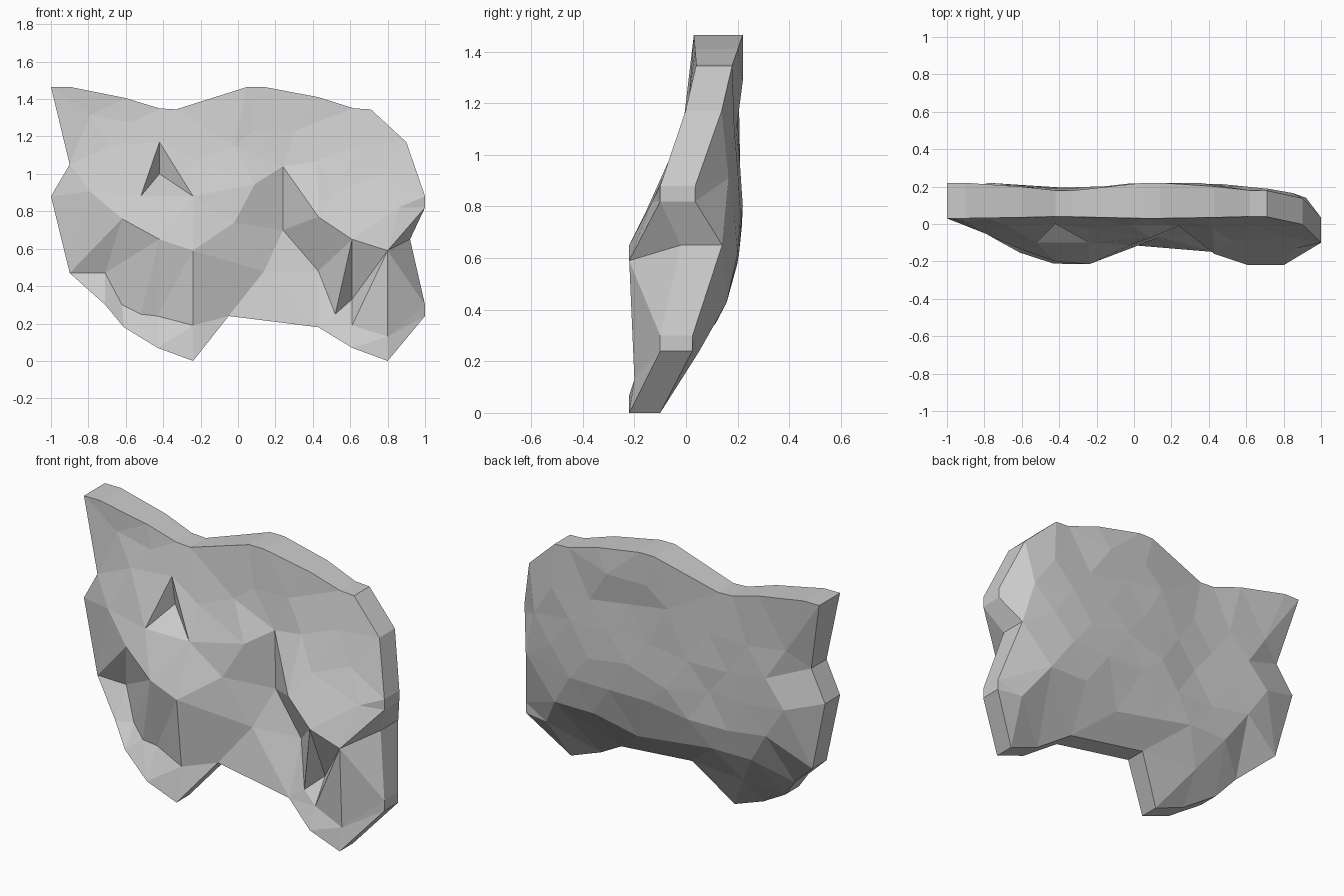
import bpy, bmesh
from mathutils import Vector
from mathutils.geometry import delaunay_2d_cdt, intersect_point_line

if "Cube" in bpy.data.objects:
    bpy.data.objects.remove(bpy.data.objects["Cube"])

# Silhouette seen from the front (x, z)
OUTLINE = [(-1, 1.465), (-.9, 1.465), (-.6, 1.405), (-.42, 1.35), (-.33, 1.345),
           (.05, 1.465), (.14, 1.465), (.43, 1.41), (.62, 1.35), (.71, 1.345),
           (.9, 1.17), (1, .88), (1, .82), (.92, .65), (1, .3), (1, .24),
           (.8, 0), (.61, .07), (.43, .18), (-.05, .24), (-.24, 0), (-.43, .07),
           (-.61, .18), (-.71, .3), (-.9, .47), (-1, .88), (-.9, 1.05)]

# Depth profiles: by height, and limits by width
FRONT_Z = [(0, -.22), (.65, -.22), (.88, -.1), (1.05, -.03), (1.2, .005), (1.35, .04), (1.47, .03)]
FRONT_X = [(-1, .03), (-.9, .01), (-.62, -.15), (-.42, -.215), (-.24, -.215), (-.05, -.11),
           (.43, -.15), (.61, -.22), (.8, -.22), (1, -.1)]
BACK_Z = [(0, -.1), (.3, .09), (.47, .18), (.7, .22), (.85, .22), (1.1, .195), (1.28, .22), (1.47, .22)]
BACK_X = [(-1, .225), (-.85, .225), (-.6, .21), (-.3, .185), (.05, .225), (.35, .225),
          (.6, .2), (.8, .18), (.9, .15), (1, .04)]
RIM = [(0, .12), (1.1, .14), (1.35, .14), (1.465, .19)]
NOTCH = (.92, .65)

# Carved ridges and creases on the front, as (x, z, y) paths
CARVING = [
    [(-.71, .47, .0), (-.62, .76, -.13), (-.42, .65, -.2), (-.24, .59, -.215),
     (-.24, .19, -.17), (-.43, .24, -.12), (-.52, .25, -.12), (-.62, .3, -.06),
     (-.71, .47, .0)],
    [(-.24, .59, -.215), (.14, .48, -.07), (.24, .7, .0), (.24, 1.04, -.01),
     (.43, .77, -.16), (.61, .65, -.22), (.61, .33, -.08), (.52, .25, -.14),
     (.43, .48, -.04), (.24, .7, .0)],
    [(.52, .25, -.14), (.61, .65, -.22), (.8, .59, -.22), (.61, .19, -.17), (.61, .33, -.08)],
    [(1, .82, -.1), (.8, .59, -.22), (.8, .13, -.2)],
    [(-.42, 1.17, .0), (-.52, .88, -.1), (-.24, .88, -.1), (-.42, 1.17, .0),
     (-.42, 1.0, .03), (-.52, .88, -.1)],
]


def lerp(table, t):
    for (a, u), (b, v) in zip(table, table[1:]):
        if t <= b:
            return u + (v - u) * max(0, (t - a) / (b - a))
    return table[-1][1]


def front(x, z):
    return max(lerp(FRONT_Z, z), lerp(FRONT_X, x))


def back(x, z):
    return min(lerp(BACK_Z, z), lerp(BACK_X, x))


def clear_of_rim(p):
    for a, b in zip(OUTLINE, OUTLINE[1:] + OUTLINE[:1]):
        a, b = Vector(a), Vector(b)
        q, t = intersect_point_line(p, a, b)
        q = a.lerp(b, min(1, max(0, t)))
        if (Vector(q[:2]) - p).length < .09:
            return False
    return True


def add_grid(depths, func, step, zmin):
    row, z = 0, zmin
    while z < 1.45:
        x = -.9 + (row % 2) * step * .5
        while x < 1:
            p = Vector((x, z + .04 * ((int(x * 10) + row) % 3 - 1)))
            if clear_of_rim(p) and all((p - Vector(k)).length > .13 for k in depths):
                depths[p[:]] = func(*p)
            x += step
        row, z = row + 1, z + step * .75


def add_sheet(bm, depths, edges):
    """Triangulate one side inside the silhouette; return its rim vertices."""
    keys = list(depths)
    rim = [(i, (i + 1) % len(OUTLINE)) for i in range(len(OUTLINE))]
    links = rim + [(keys.index(a), keys.index(b)) for a, b in edges]
    co, _, faces, orig, _, _ = delaunay_2d_cdt([Vector(k) for k in keys], links, [], 1, 1e-5)
    verts, loop = [], {}
    for c, src in zip(co, orig):
        y = depths[keys[src[0]]] if src else front(*c)
        verts.append(bm.verts.new((c[0], y, c[1])))
        for s in src:
            loop[s] = verts[-1]
    for f in faces:
        bm.faces.new([verts[i] for i in f])
    return [loop[i] for i in range(len(OUTLINE))]


# Front sheet: rim, carving and plain facets
front_depth = {p: front(*p) for p in OUTLINE}
front_depth[NOTCH] = -.02
ridges = set()
for path in CARVING:
    for x, z, y in path:
        front_depth[(x, z)] = y
    ridges |= {(a[:2], b[:2]) for a, b in zip(path, path[1:])}
add_grid(front_depth, front, .22, .78)

# Back sheet: thin rim swelling to the back profile
back_depth = {p: min(lerp(BACK_Z, p[1]), front(*p) + lerp(RIM, p[1])) for p in OUTLINE}
back_depth[NOTCH] = .14
add_grid(back_depth, back, .25, .2)

bm = bmesh.new()
f_rim = add_sheet(bm, front_depth, sorted(ridges))
b_rim = add_sheet(bm, back_depth, [])

# Side wall joining both sheets
n = len(OUTLINE)
for i in range(n):
    j = (i + 1) % n
    bm.faces.new((f_rim[i], f_rim[j], b_rim[j], b_rim[i]))
bmesh.ops.delete(bm, geom=[v for v in bm.verts if not v.link_faces], context='VERTS')
bmesh.ops.recalc_face_normals(bm, faces=bm.faces)

mesh = bpy.data.meshes.new("carved_slab")
bm.to_mesh(mesh)
bm.free()
bpy.context.collection.objects.link(bpy.data.objects.new("carved_slab", mesh))
